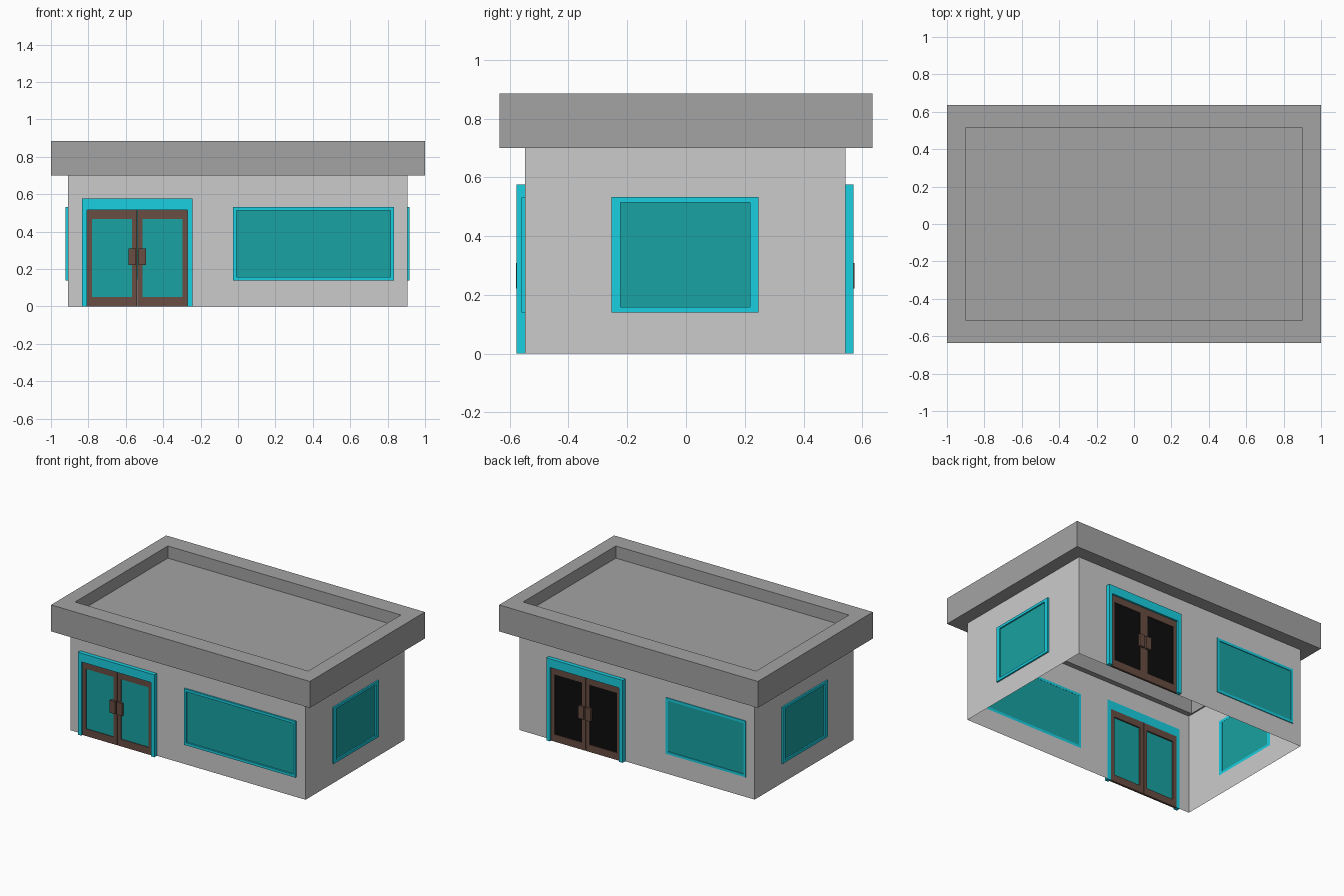
import bpy, bmesh
from math import pi
from mathutils import Matrix, Vector

if "Cube" in bpy.data.objects:
    bpy.data.objects.remove(bpy.data.objects["Cube"])


def material(name, rgb):
    m = bpy.data.materials.new(name)
    m.diffuse_color = (*rgb, 1)
    m.use_nodes = True
    m.node_tree.nodes["Principled BSDF"].inputs["Base Color"].default_value = m.diffuse_color
    return m


TEAL = material("teal_trim", (0.01, 0.62, 0.75))
GLASS = material("teal_glass", (0.01, 0.36, 0.36))
BLACK = material("black_glass", (0.004, 0.004, 0.004))
BROWN = material("brown_frame", (0.14, 0.075, 0.055))
WALL = material("wall_grey", (0.54, 0.54, 0.54))
ROOF = material("roof_grey", (0.37, 0.37, 0.37))


def panel(name, M, rect, y, mat, hole=None, depth=0.0, holes=()):
    """Upright rectangle (u0, u1, v0, v1) with rectangular holes, thickened towards +y."""
    holes = list(holes) + ([hole] if hole else [])
    rects = [rect] + holes
    us = sorted({u for r in rects for u in r[:2]})
    vs = sorted({v for r in rects for v in r[2:]})
    bm = bmesh.new()
    grid = {(i, j): bm.verts.new((u, y, v)) for i, u in enumerate(us) for j, v in enumerate(vs)}
    for i in range(len(us) - 1):
        for j in range(len(vs) - 1):
            cu, cv = (us[i] + us[i + 1]) / 2, (vs[j] + vs[j + 1]) / 2
            if not any(a < cu < b and c < cv < d for a, b, c, d in holes):
                bm.faces.new([grid[i, j], grid[i + 1, j], grid[i + 1, j + 1], grid[i, j + 1]])
    bmesh.ops.delete(bm, geom=[v for v in bm.verts if not v.link_faces], context='VERTS')
    if depth:
        ext = bmesh.ops.extrude_face_region(bm, geom=bm.faces[:], use_keep_orig=True)
        moved = [g for g in ext["geom"] if isinstance(g, bmesh.types.BMVert)]
        bmesh.ops.translate(bm, verts=moved, vec=(0, depth, 0))
        bmesh.ops.recalc_face_normals(bm, faces=bm.faces[:])
    bm.transform(M)
    me = bpy.data.meshes.new(name)
    bm.to_mesh(me)
    bm.free()
    me.materials.append(mat)
    ob = bpy.data.objects.new(name, me)
    bpy.context.collection.objects.link(ob)
    return ob


def window(name, M, rect, side, cap, proud):
    u0, u1, v0, v1 = rect
    inner = (u0 + side, u1 - side, v0 + cap, v1 - cap)
    panel(name + "_trim", M, rect, -proud, TEAL, inner, proud)
    panel(name + "_glass", M, inner, -0.001, GLASS)


def double_door(name, M, rect, glass):
    u0, u1, _, top = rect
    a, b, h = u0 + 0.027, u1 - 0.027, 0.516
    mid = (a + b) / 2
    panel(name + "_trim", M, rect, -0.028, TEAL, (a, b, 0, h), 0.028)
    for tag, l, r in (("left", a, mid - 0.001), ("right", mid + 0.001, b)):
        pane = (l + 0.027, r - 0.027, 0.05, 0.469)
        panel(f"{name}_{tag}_leaf", M, (l, r, 0, h), -0.015, BROWN, pane, 0.015)
        panel(f"{name}_{tag}_glass", M, pane, -0.010, glass)
    for tag, s in (("left", -1), ("right", 1)):
        l, r = sorted((mid + s * 0.006, mid + s * 0.047))
        panel(f"{name}_{tag}_handle", M, (l, r, 0.222, 0.309), -0.031, BROWN, None, 0.016)


# Four wall sheets, each built facing -y and turned into place
HX, HY, H = 0.908, 0.545, 0.70
CENTRE = Vector((-0.002, -0.003, 0))
FRONT_DOOR, BACK_DOOR = (-0.832, -0.242, 0, 0.576), (-0.682, -0.092, 0, 0.576)
FRONT_WIN, BACK_WIN = (-0.025, 0.836, 0.14, 0.532), (0.223, 0.843, 0.14, 0.532)
SIDE_WIN = (-0.25, 0.25, 0.14, 0.533)


def place(angle, dist):
    return Matrix.Translation(CENTRE) @ Matrix.Rotation(angle, 4, 'Z') @ Matrix.Translation((0, -dist, 0))


front, back = place(0, HY), place(pi, HY)
right, left = place(pi / 2, HX), place(-pi / 2, HX)
panel("front_wall", front, (-HX, HX, 0, H), 0, WALL, holes=(FRONT_DOOR, FRONT_WIN))
panel("back_wall", back, (-HX, HX, 0, H), 0, WALL, holes=(BACK_DOOR, BACK_WIN))

# Doors and windows
double_door("front_door", front, FRONT_DOOR, GLASS)
double_door("back_door", back, BACK_DOOR, BLACK)
window("front_window", front, FRONT_WIN, 0.018, 0.018, 0.012)
window("back_window", back, BACK_WIN, 0.018, 0.018, 0.006)
for side, M in (("right", right), ("left", left)):
    panel(side + "_wall", M, (-HY, HY, 0, H), 0, WALL, SIDE_WIN)
    window(side + "_window", M, SIDE_WIN, 0.03, 0.018, 0.011)

# Roof parapet ring and sunken roof deck, laid flat
flat = Matrix.Rotation(pi / 2, 4, 'X')
well = (-0.901, 0.901, -0.512, 0.512)
panel("roof_parapet", flat, (-1, 1, -0.635, 0.635), 0.70, ROOF, well, 0.185)
deck = panel("roof_deck", flat, well, 0.80, ROOF)
deck.data.flip_normals()
